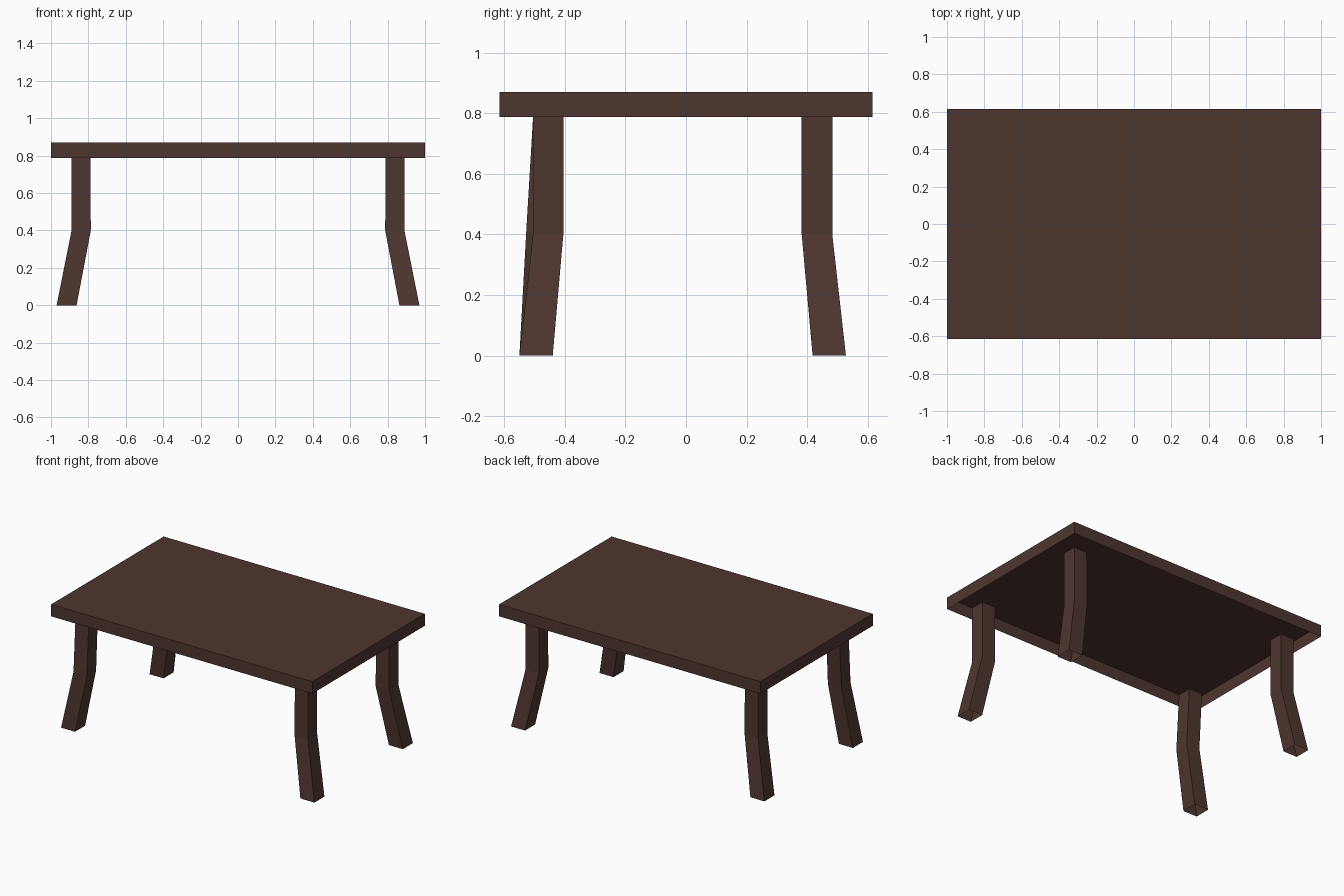
import bpy

if "Cube" in bpy.data.objects:
    bpy.data.objects.remove(bpy.data.objects["Cube"])

wood = bpy.data.materials.new("dark brown wood")
wood.diffuse_color = (0.077, 0.037, 0.029, 1.0)
wood.use_nodes = True
wood.node_tree.nodes["Principled BSDF"].inputs["Base Color"].default_value = wood.diffuse_color


def shell(name, rings, cap_top=False):
    """Loft rectangular rings (x0, x1, y0, y1, z), listed bottom to top."""
    verts, faces = [], []
    for x0, x1, y0, y1, z in rings:
        verts += [(x0, y0, z), (x1, y0, z), (x1, y1, z), (x0, y1, z)]
    for r in range(len(rings) - 1):
        a = r * 4
        for i in range(4):
            j = (i + 1) % 4
            faces.append((a + i, a + j, a + 4 + j, a + 4 + i))
    if cap_top:
        n = len(verts)
        faces.append((n - 4, n - 3, n - 2, n - 1))
    mesh = bpy.data.meshes.new(name)
    mesh.from_pydata(verts, [], faces)
    mesh.materials.append(wood)
    obj = bpy.data.objects.new(name, mesh)
    bpy.context.collection.objects.link(obj)
    return obj


TOP_Z, UNDER_Z, KNEE_Z = 0.87, 0.787, 0.4

# Table top: a slab left open underneath
shell("table_top", [(-1, 1, -0.615, 0.615, UNDER_Z),
                    (-1, 1, -0.615, 0.615, TOP_Z)], cap_top=True)


# Legs: upright above the knee, splayed outward below it, open at the ends
def leg(name, side, foot_y, knee_y, top_y):
    def span(lo, hi):
        return tuple(sorted((side * lo, side * hi)))
    shell(name, [span(0.863, 0.97) + foot_y + (0.0,),
                 span(0.787, 0.89) + knee_y + (KNEE_Z,),
                 span(0.789, 0.89) + top_y + (UNDER_Z,)])


front_foot, front_top = (-0.55, -0.44), (-0.505, -0.405)
back_foot, back_top = (0.418, 0.528), (0.382, 0.483)

leg("front_right_leg", 1, front_foot, front_top, front_top)
# This leg's knee is pushed forward, so its front runs straight
leg("front_left_leg", -1, front_foot, (-0.528, -0.428), front_top)
for side, label in ((1, "right"), (-1, "left")):
    leg("back_" + label + "_leg", side, back_foot, back_top, back_top)
